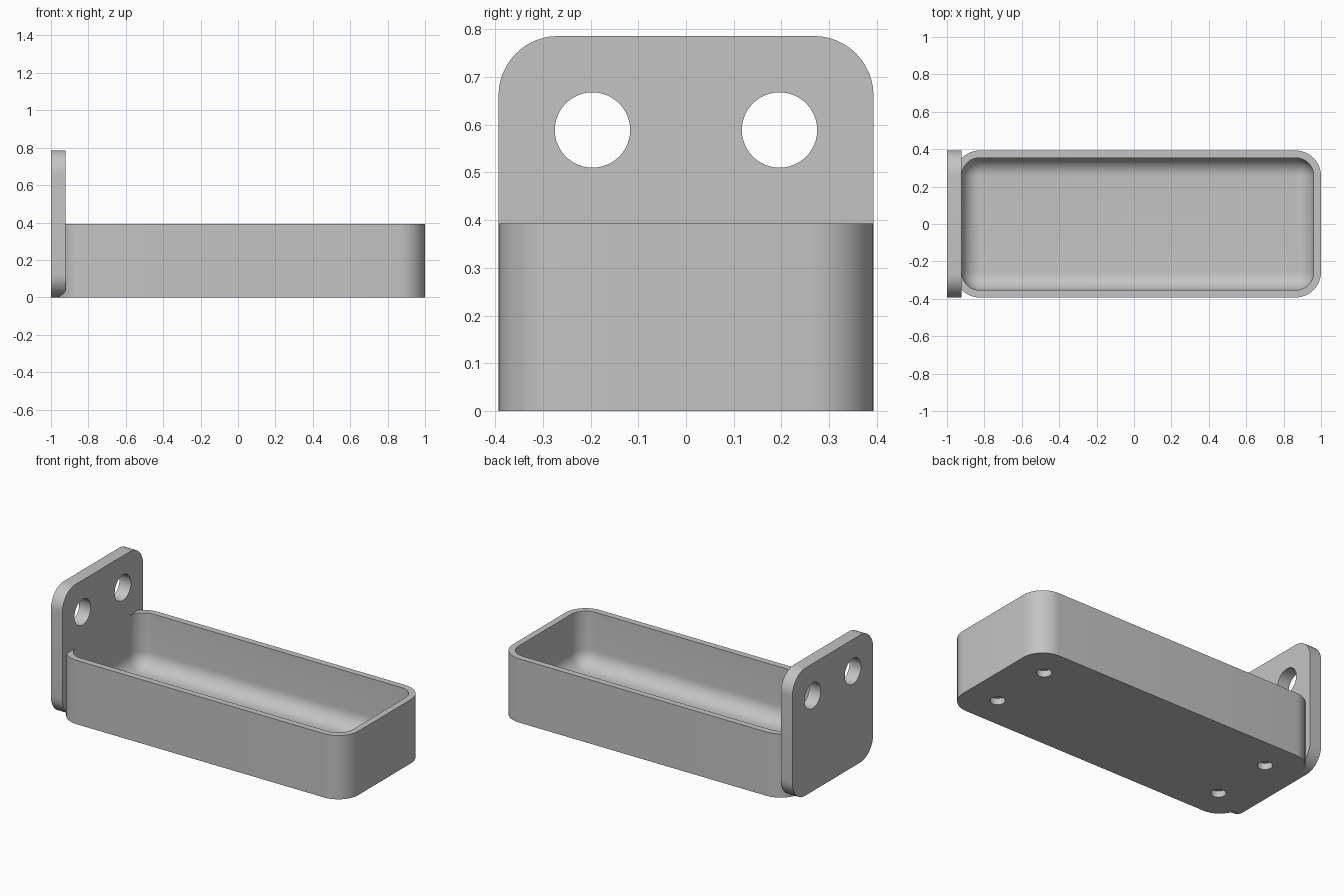
import bpy, bmesh
from math import pi, cos, sin, radians
from mathutils import Matrix, Vector

cube = bpy.data.objects.get("Cube")
if cube:
    bpy.data.objects.remove(cube, do_unlink=True)

grey = bpy.data.materials.new("plain grey")
grey.use_nodes = True
grey.diffuse_color = (0.55, 0.55, 0.55, 1)
grey.node_tree.nodes["Principled BSDF"].inputs["Base Color"].default_value = grey.diffuse_color

HALF_W = 0.393      # half width of tray and plate
WALL = 0.039
RIGHT, LEFT = 1.0, -0.961
MID = (RIGHT + LEFT) / 2
HALF_L = (RIGHT - LEFT) / 2


def rounded_rect(half_a, half_b, radius, steps=12):
    """Outline of a rounded rectangle, counter-clockwise."""
    points = []
    for k, (sa, sb) in enumerate([(1, 1), (-1, 1), (-1, -1), (1, -1)]):
        for i in range(steps + 1):
            t = (k + i / steps) * pi / 2
            points.append((sa * (half_a - radius) + radius * cos(t),
                           sb * (half_b - radius) + radius * sin(t)))
    return points


def loft(name, loops):
    """Closed solid through loops of equal length, capped at both ends."""
    bm = bmesh.new()
    rings = [[bm.verts.new(p) for p in loop] for loop in loops]
    for low, high in zip(rings, rings[1:]):
        n = len(low)
        for i in range(n):
            j = (i + 1) % n
            bm.faces.new((low[i], low[j], high[j], high[i]))
    bm.faces.new(rings[0])
    bm.faces.new(rings[-1])
    bmesh.ops.recalc_face_normals(bm, faces=bm.faces)
    mesh = bpy.data.meshes.new(name)
    bm.to_mesh(mesh)
    bm.free()
    obj = bpy.data.objects.new(name, mesh)
    bpy.context.collection.objects.link(obj)
    mesh.materials.append(grey)
    return obj


def drill(obj, centres, radius, depth, axis):
    """Cut round holes centred on the given points."""
    bm = bmesh.new()
    turn = Vector((0, 0, 1)).rotation_difference(Vector(axis)).to_matrix().to_4x4()
    for c in centres:
        bmesh.ops.create_cone(bm, cap_ends=True, segments=48, radius1=radius,
                              radius2=radius, depth=depth,
                              matrix=Matrix.Translation(c) @ turn)
    mesh = bpy.data.meshes.new(obj.name + "_drill")
    bm.to_mesh(mesh)
    bm.free()
    mesh.materials.append(grey)
    cutter = bpy.data.objects.new(mesh.name, mesh)
    bpy.context.collection.objects.link(cutter)
    mod = obj.modifiers.new("holes", "BOOLEAN")
    mod.object, mod.operation, mod.solver = cutter, "DIFFERENCE", "EXACT"
    bpy.context.view_layer.objects.active = obj
    bpy.ops.object.modifier_apply(modifier=mod.name)
    bpy.data.objects.remove(cutter, do_unlink=True)


def smooth(obj):
    bpy.ops.object.select_all(action="DESELECT")
    obj.select_set(True)
    bpy.context.view_layer.objects.active = obj
    bpy.ops.object.shade_smooth_by_angle(angle=radians(30))


# Tray: outer wall up, over the rim, down the inside and round into the floor
HEIGHT, FLOOR, CORNER, FILLET = 0.393, 0.06, 0.137, 0.096


def tray_loop(inset, z):
    return [(MID + x, y, z) for x, y in
            rounded_rect(HALF_L - inset, HALF_W - inset, CORNER - inset)]


loops = [tray_loop(0, 0), tray_loop(0, HEIGHT), tray_loop(WALL, HEIGHT)]
for i in range(11):
    t = i / 10 * pi / 2
    loops.append(tray_loop(WALL + FILLET * (1 - cos(t)), FLOOR + FILLET * (1 - sin(t))))
tray = loft("tray", loops)

# Four shallow round sockets under the tray
inset = 0.196
drill(tray, [(MID + sx * (HALF_L - inset), sy * (HALF_W - inset), 0)
             for sx in (-1, 1) for sy in (-1, 1)], 0.042, 0.078, (0, 0, 1))
smooth(tray)

# Upright mounting plate with two screw holes
outline = rounded_rect(HALF_W, HALF_W, 0.125)
plate = loft("mounting_plate", [[(x, y, HALF_W + z) for y, z in outline]
                                for x in (-1.0, -0.922)])
drill(plate, [(-0.96, sy * 0.196, 0.589) for sy in (-1, 1)], 0.079, 0.3, (1, 0, 0))
smooth(plate)
